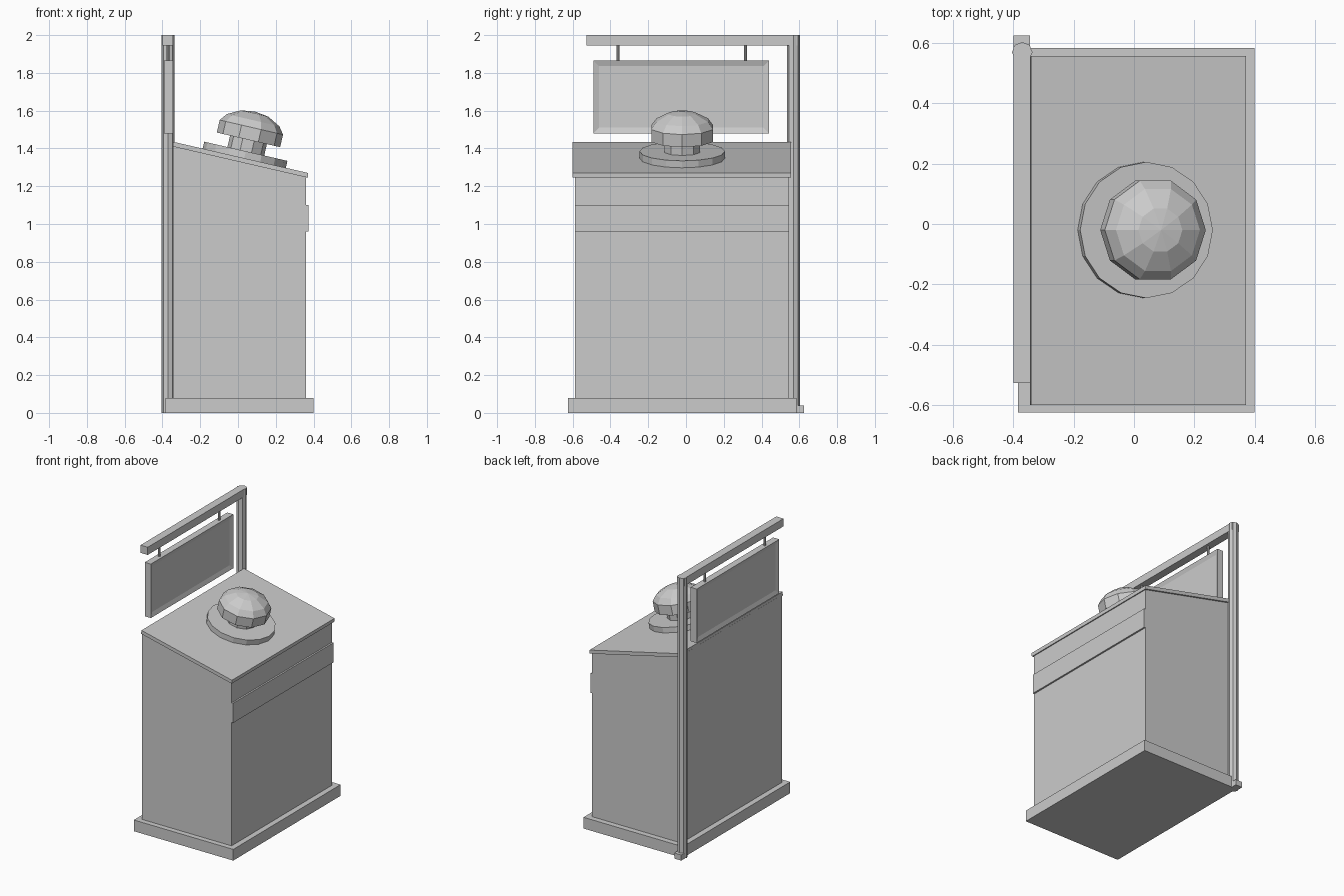
import bpy, bmesh, math
from mathutils import Matrix

if "Cube" in bpy.data.objects:
    bpy.data.objects.remove(bpy.data.objects["Cube"])

TILT = math.atan2(0.165, 0.715)


def finish(name, bm):
    bmesh.ops.recalc_face_normals(bm, faces=bm.faces)
    mesh = bpy.data.meshes.new(name)
    bm.to_mesh(mesh)
    bm.free()
    ob = bpy.data.objects.new(name, mesh)
    bpy.context.collection.objects.link(ob)
    return ob


def prism(name, profile, y0, y1):
    """Extrude an x-z profile along y."""
    bm = bmesh.new()
    face = bm.faces.new([bm.verts.new((x, y0, z)) for x, z in profile])
    ext = bmesh.ops.extrude_face_region(bm, geom=[face])
    moved = [g for g in ext["geom"] if isinstance(g, bmesh.types.BMVert)]
    bmesh.ops.translate(bm, verts=moved, vec=(0, y1 - y0, 0))
    return finish(name, bm)


def box(name, x0, x1, y0, y1, z0, z1):
    return prism(name, [(x0, z0), (x1, z0), (x1, z1), (x0, z1)], y0, y1)


def lathe(name, rings, sides, matrix, phase=0.0):
    """Stack (radius, height) rings about z, cap both ends, then place."""
    bm = bmesh.new()
    loops = []
    for r, h in rings:
        if r == 0:
            loops.append([bm.verts.new((0, 0, h))])
            continue
        loops.append([bm.verts.new((r * math.cos(phase + math.tau * i / sides),
                                    r * math.sin(phase + math.tau * i / sides), h))
                      for i in range(sides)])
    for a, b in zip(loops, loops[1:]):
        for i in range(sides):
            j = (i + 1) % sides
            if len(b) == 1:
                bm.faces.new((a[i], a[j], b[0]))
            else:
                bm.faces.new((a[i], a[j], b[j], b[i]))
    bm.faces.new(loops[0][::-1])
    if len(loops[-1]) > 1:
        bm.faces.new(loops[-1])
    bm.transform(matrix)
    return finish(name, bm)


# Cabinet: plinth, sloped body, lid and front trim
box("plinth", -0.385, 0.40, -0.625, 0.585, 0, 0.08)
prism("cabinet_body", [(-0.345, 0.08), (0.36, 0.08), (0.36, 1.255), (-0.345, 1.418)],
      -0.587, 0.545)
prism("sloped_lid", [(-0.345, 1.41), (0.37, 1.245), (0.372, 1.27), (-0.342, 1.435)],
      -0.60, 0.557)
box("trim_band", 0.355, 0.372, -0.587, 0.545, 0.96, 1.10)

# Push button, square to the sloped lid
place = Matrix.Translation((0.033, -0.02, 1.348)) @ Matrix.Rotation(TILT, 4, 'Y')
lathe("button_base", [(0.226, -0.004), (0.226, 0.038)], 16, place)
lathe("button_neck", [(0.10, 0.03), (0.10, 0.11)], 10, place)
lathe("button_cap", [(0.172, 0.10), (0.172, 0.168), (0.143, 0.207),
                     (0.075, 0.243), (0, 0.254)], 10, place)

# Signpost with foot and overhanging arm
lathe("sign_post", [(0.034, 0), (0.034, 2.0)], 8,
      Matrix.Translation((-0.371, 0.57, 0)))
box("post_foot", -0.40, -0.345, 0.56, 0.625, 0, 0.04)
box("sign_arm", -0.40, -0.343, -0.528, 0.59, 1.945, 2.0)
for i, y in enumerate((-0.36, 0.315)):
    lathe(f"sign_hanger_{i + 1}", [(0.008, 1.85), (0.008, 1.96)], 8,
          Matrix.Translation((-0.37, y, 0)))

# Hanging sign: frame with panels recessed on both faces
bm = bmesh.new()
bmesh.ops.create_cube(bm, size=1)
bm.transform(Matrix.Translation((-0.369, -0.025, 1.6725))
             @ Matrix.Diagonal((0.048, 0.93, 0.385, 1)))
bm.normal_update()
sides = [f for f in bm.faces if abs(f.normal.x) > 0.9]
bmesh.ops.inset_individual(bm, faces=sides, thickness=0.042)
for f in sides:
    bmesh.ops.translate(bm, verts=list(f.verts),
                        vec=(-0.01 if f.calc_center_median().x > -0.369 else 0.01, 0, 0))
finish("hanging_sign", bm)
